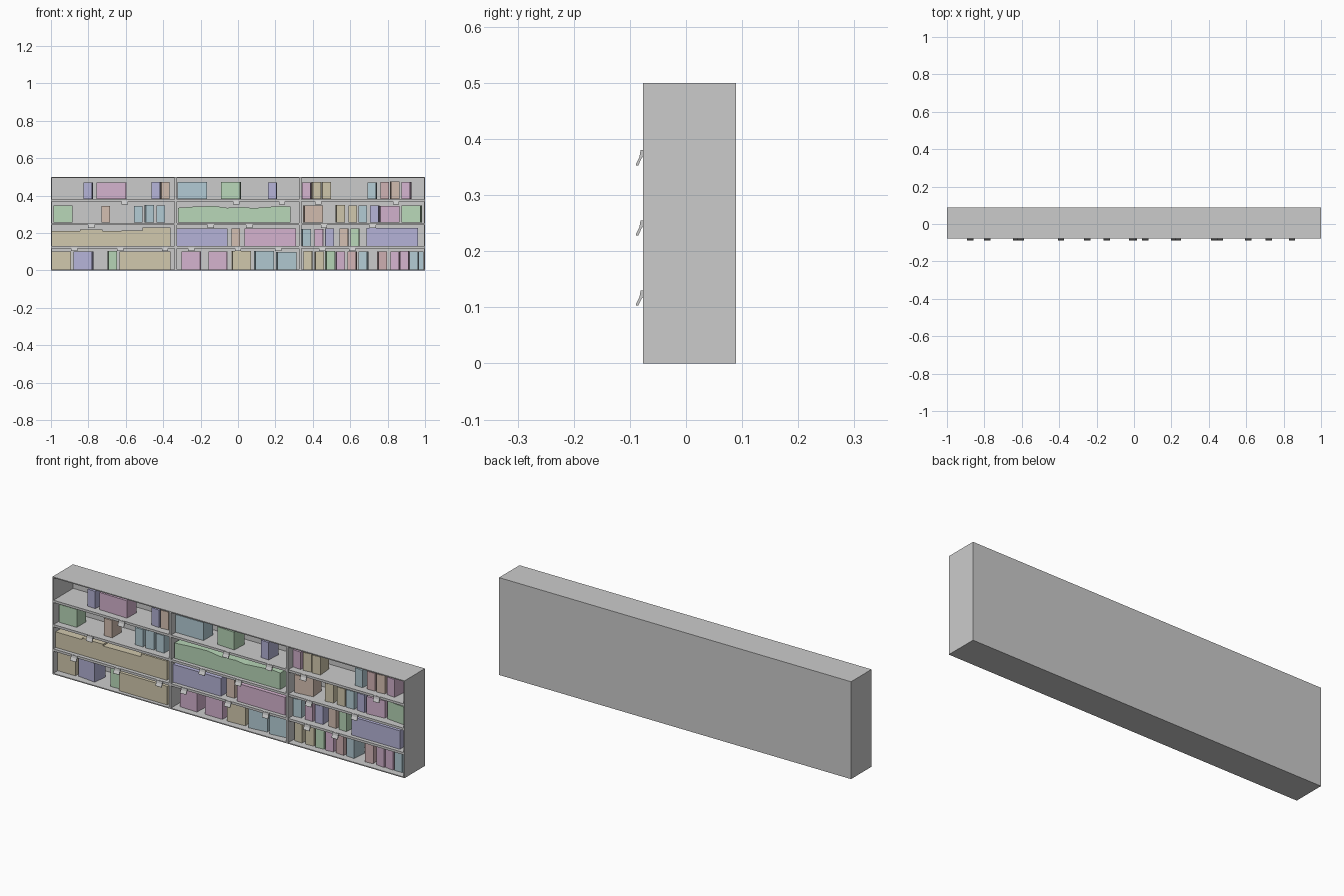
import bpy, bmesh, random
from math import radians
from mathutils import Matrix

if "Cube" in bpy.data.objects:
    bpy.data.objects.remove(bpy.data.objects["Cube"])

random.seed(4)
FRONT, BACK = -0.077, 0.089
COLORS = {
    'green': (0.48, 0.68, 0.48, 1), 'purple': (0.46, 0.45, 0.68, 1),
    'pink': (0.66, 0.45, 0.62, 1), 'yellow': (0.64, 0.58, 0.42, 1),
    'cyan': (0.45, 0.60, 0.66, 1), 'orange': (0.66, 0.52, 0.44, 1),
    'red': (0.64, 0.45, 0.46, 1),
}
mats = {}
for key, col in COLORS.items():
    mats[key] = bpy.data.materials.new(key + "_cover")
    mats[key].diffuse_color = col


def make(name, bm, mat=None):
    bmesh.ops.recalc_face_normals(bm, faces=bm.faces)
    me = bpy.data.meshes.new(name)
    bm.to_mesh(me)
    bm.free()
    ob = bpy.data.objects.new(name, me)
    bpy.context.collection.objects.link(ob)
    if mat:
        me.materials.append(mats[mat])
    return ob


def box(name, x, y, z, mat=None, turn=0):
    """Box from (min, max) ranges, optionally turned about its front centre."""
    bm = bmesh.new()
    size = (x[1] - x[0], y[1] - y[0], z[1] - z[0])
    bmesh.ops.create_cube(bm, size=1)
    bmesh.ops.scale(bm, vec=size, verts=bm.verts)
    bmesh.ops.translate(bm, vec=(0, size[1] / 2, size[2] / 2), verts=bm.verts)
    bmesh.ops.rotate(bm, matrix=Matrix.Rotation(turn, 3, 'Z'), verts=bm.verts)
    bmesh.ops.translate(bm, vec=((x[0] + x[1]) / 2, y[0], z[0]), verts=bm.verts)
    return make(name, bm, mat)


def extrude(name, pts, vec, mat=None):
    bm = bmesh.new()
    face = bm.faces.new([bm.verts.new(p) for p in pts])
    ext = bmesh.ops.extrude_face_region(bm, geom=[face])
    bmesh.ops.translate(bm, vec=vec,
                        verts=[v for v in ext['geom'] if isinstance(v, bmesh.types.BMVert)])
    # keep the starting cap so the solid stays closed
    if not face.is_valid:
        bm.faces.new([v for v in bm.verts][:len(pts)])
    return make(name, bm, mat)


# Cabinet shell
T = 0.005
box("back_panel", (-1, 1), (BACK - T, BACK), (0, 0.5))
box("bottom_panel", (-1, 1), (FRONT, BACK - T), (0, T))
box("top_panel", (-1, 1), (FRONT, BACK - T), (0.5 - T, 0.5))
for side, x in (("left", -1), ("right", 1 - T)):
    box(side + "_side", (x, x + T), (FRONT, BACK - T), (T, 0.5 - T))
for i, x in enumerate((-0.333, 0.333)):
    box(f"divider_{i}", (x - 0.006, x + 0.006), (FRONT, BACK - T), (T, 0.5 - T))

# Shelf boards, split by the dividers
SHELVES = (0.38, 0.255, 0.13)
BAYS = ((-0.995, -0.339), (-0.327, 0.327), (0.339, 0.995))
for i, z in enumerate(SHELVES):
    for j, bay in enumerate(BAYS):
        box(f"shelf_{i}_{j}", bay, (FRONT + 0.001, BACK - T), (z - 0.012, z))

# Curved label tags hanging from the shelf fronts
TAGS = (
    (-0.605, -0.01, 0.235, 0.43, 0.845),
    (-0.785, -0.145, 0.06, 0.46, 0.72),
    (-0.875, -0.63, -0.39, -0.25, 0.0, 0.215, 0.45, 0.61),
)
TAG_PROFILE = ((-0.077, 0), (-0.081, 0.0), (-0.083, -0.012), (-0.089, -0.024),
               (-0.089, -0.027), (-0.085, -0.027), (-0.079, -0.014), (-0.077, -0.012))
for i, (z, xs) in enumerate(zip(SHELVES, TAGS)):
    for j, x in enumerate(xs):
        extrude(f"label_tag_{i}_{j}", [(x - 0.017, y, z + dz) for y, dz in TAG_PROFILE],
                (0.034, 0, 0))

# Books: left edge, size and colour; S single, M pile, L wide, W widest row
WIDTH = {'S': 0.045, 'M': 0.10, 'L': 0.158, 'W': 0.274}
ROWS = (
    (0.382, 0.090, (
        (-0.825, 'S', 'purple'), (-0.757, 'L', 'pink'), (-0.463, 'S', 'purple'),
        (-0.41, 'S', 'orange'), (-0.324, 'L', 'cyan'), (-0.09, 'M', 'green'),
        (0.16, 'S', 'purple'), (0.342, 'S', 'pink'), (0.40, 'S', 'yellow'),
        (0.453, 'S', 'yellow'), (0.693, 'S', 'cyan'), (0.763, 'S', 'red'),
        (0.818, 'S', 'orange'), (0.875, 'S', 'pink'))),
    (0.257, 0.090, (
        (-0.986, 'M', 'green'), (-0.73, 'S', 'orange'), (-0.555, 'S', 'cyan'),
        (-0.493, 'S', 'cyan'), (-0.435, 'S', 'cyan'), (0.355, 'M', 'orange'),
        (0.527, 'S', 'yellow'), (0.592, 'S', 'yellow'), (0.645, 'S', 'cyan'),
        (0.705, 'S', 'purple'), (0.763, 'M', 'pink'), (0.875, 'M', 'green'))),
    (0.132, 0.092, (
        (-0.329, 'W', 'purple'), (-0.035, 'S', 'orange'), (0.035, 'W', 'pink'),
        (0.345, 'S', 'cyan'), (0.41, 'S', 'pink'), (0.468, 'S', 'purple'),
        (0.543, 'S', 'orange'), (0.602, 'S', 'green'), (0.688, 'W', 'purple'))),
    (0.006, 0.096, (
        (-0.994, 'M', 'yellow'), (-0.88, 'M', 'purple'), (-0.693, 'S', 'green'),
        (-0.634, 'W', 'yellow'), (-0.302, 'M', 'pink'), (-0.158, 'M', 'pink'),
        (-0.03, 'M', 'yellow'), (0.094, 'M', 'cyan'), (0.212, 'M', 'cyan'),
        (0.35, 'S', 'yellow'), (0.415, 'S', 'yellow'), (0.473, 'S', 'green'),
        (0.527, 'S', 'pink'), (0.586, 'S', 'red'), (0.645, 'S', 'cyan'),
        (0.752, 'S', 'red'), (0.816, 'S', 'pink'), (0.866, 'S', 'pink'),
        (0.918, 'S', 'cyan'), (0.965, 'S', 'cyan'))),
)
for i, (z, h, books) in enumerate(ROWS):
    for j, (x, size, col) in enumerate(books):
        w = WIDTH[size]
        x1 = min(x + w, 0.993)
        near_wall = x < -0.98 or x > 0.95 or abs(x + 0.33) < 0.02
        front = -0.06 if size == 'W' else -0.043
        turn = 0 if near_wall or size == 'W' else radians(random.uniform(-7, 7))
        box(f"book_{i}_{j}", (x, x1), (front, front + 0.076),
            (z, z + h + random.uniform(-0.002, 0.003)), col, turn)

# Long uneven rows: silhouette extruded towards the back
def long_row(name, z, tops, col):
    pts = [(tops[0][0], z)] + [(x, z + h) for x, h in tops] + [(tops[-1][0], z)]
    extrude(name, [(x, -0.06, zz) for x, zz in pts], (0, 0.076, 0), col)


long_row("long_book_row_green", 0.257,
         ((-0.32, 0.078), (-0.24, 0.084), (-0.13, 0.088), (-0.06, 0.078), (0.03, 0.082),
          (0.08, 0.076), (0.18, 0.084), (0.24, 0.088), (0.282, 0.084)), 'green')
long_row("long_book_row_yellow", 0.132,
         ((-0.994, 0.080), (-0.845, 0.080), (-0.845, 0.088), (-0.725, 0.088),
          (-0.725, 0.079), (-0.51, 0.082), (-0.51, 0.098), (-0.362, 0.098)), 'yellow')

for m in bpy.data.materials:
    if m.users and not m.is_grease_pencil:
        m.use_nodes = True
        m.node_tree.nodes["Principled BSDF"].inputs["Base Color"].default_value = m.diffuse_color
